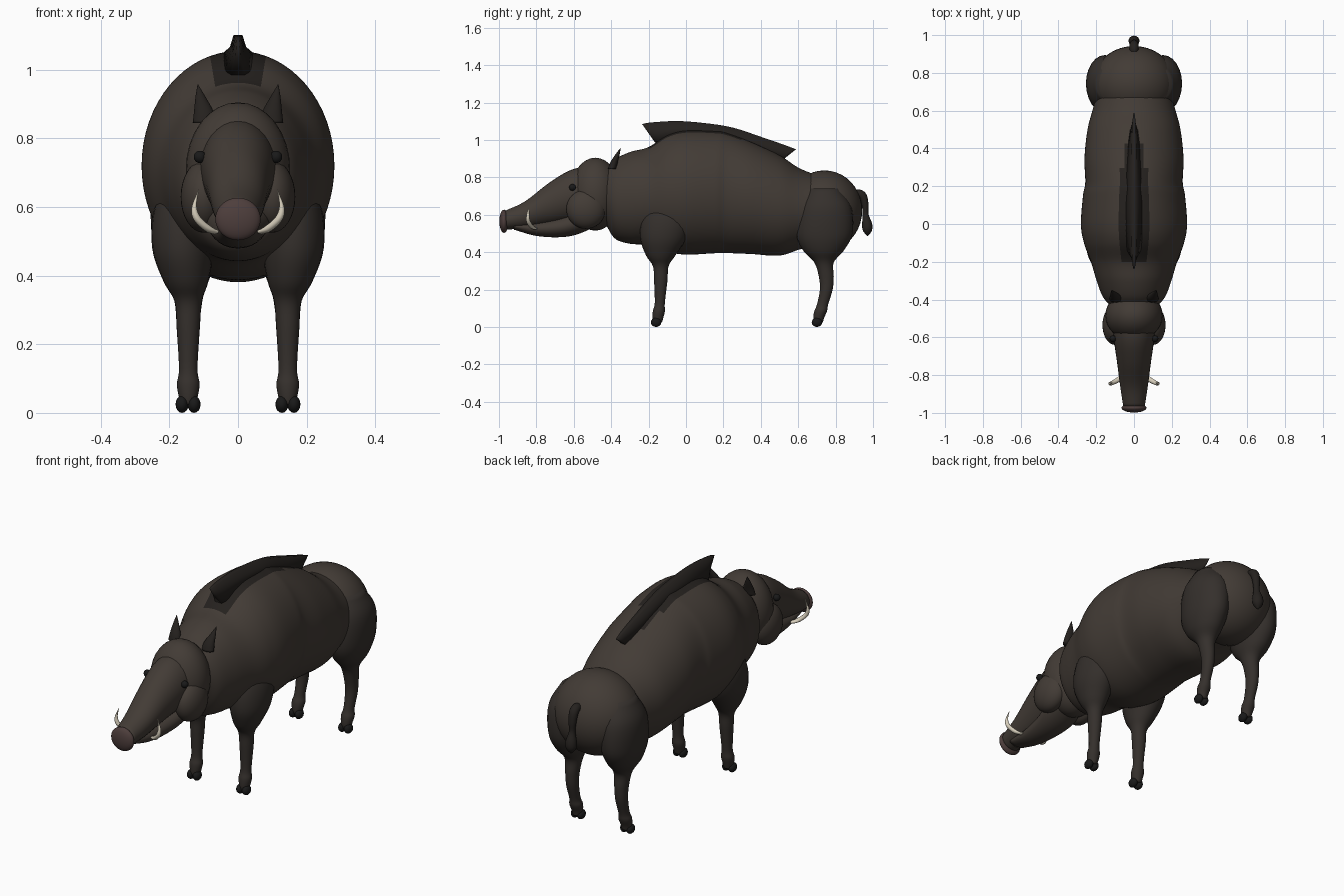
import bpy, bmesh, math
from mathutils import Vector


def material(name, rgb):
    m = bpy.data.materials.new(name)
    m.diffuse_color = (*rgb, 1)
    return m


HIDE = material("hide", (0.055, 0.044, 0.036))
LEG = material("leg_hide", (0.035, 0.029, 0.025))
DARK = material("bristle", (0.018, 0.015, 0.013))
BLACK = material("black", (0.01, 0.01, 0.01))
NOSE = material("nose_skin", (0.075, 0.048, 0.045))
IVORY = material("ivory", (0.68, 0.62, 0.5))


def finish(name, bm, mat, mirror=False):
    bmesh.ops.recalc_face_normals(bm, faces=bm.faces)
    me = bpy.data.meshes.new(name)
    bm.to_mesh(me)
    bm.free()
    for p in me.polygons:
        p.use_smooth = True
    me.materials.append(mat)
    ob = bpy.data.objects.new(name, me)
    bpy.context.collection.objects.link(ob)
    if mirror:
        ob.modifiers.new("mirror", 'MIRROR')
    return ob


def spline(pts, steps):
    # Catmull-Rom interpolation of station tuples
    P = [Vector(p) for p in pts]
    P = [P[0] * 2 - P[1]] + P + [P[-1] * 2 - P[-2]]
    out = []
    for i in range(1, len(P) - 2):
        a, b, c, d = P[i - 1:i + 3]
        for k in range(steps):
            t = k / steps
            out.append(0.5 * (2 * b + (c - a) * t + (2 * a - 5 * b + 4 * c - d) * t * t
                              + (3 * b - a - 3 * c + d) * t ** 3))
    return out + [P[-2]]


def loft(name, stations, mat, axis=None, sides=32, steps=5, mirror=False):
    # stations: x, y, z, half width, half depth
    S = spline(stations, steps)
    C = [Vector(s[:3]) for s in S]
    bm = bmesh.new()
    rings = []
    for i, s in enumerate(S):
        t = Vector(axis) if axis else (C[min(i + 1, len(C) - 1)] - C[max(i - 1, 0)]).normalized()
        u = Vector((1, 0, 0))
        u = (u - t * u.dot(t)).normalized()
        v = t.cross(u)
        rings.append([bm.verts.new(C[i] + u * s[3] * math.cos(a) + v * s[4] * math.sin(a))
                      for a in (2 * math.pi * k / sides for k in range(sides))])
    for r, q in zip(rings, rings[1:]):
        for k in range(sides):
            n = (k + 1) % sides
            bm.faces.new((r[k], r[n], q[n], q[k]))
    bm.faces.new(rings[0])
    bm.faces.new(rings[-1])
    return finish(name, bm, mat, mirror)


def ball(name, c, r, mat, mirror=False, seg=32):
    bm = bmesh.new()
    bmesh.ops.create_uvsphere(bm, u_segments=seg, v_segments=seg // 2, radius=1)
    for v in bm.verts:
        v.co = Vector(v.co[i] * r[i] + c[i] for i in range(3))
    return finish(name, bm, mat, mirror)


Y = (0, 1, 0)

# Barrel of the body, with a dark stripe of bristles on the back
body = loft("body", [(0, y, z, w, h) for y, z, w, h in (
    (-.43, .70, .13, .15), (-.38, .685, .168, .212), (-.30, .69, .198, .245),
    (-.20, .70, .228, .262), (-.10, .715, .265, .312), (0, .72, .281, .333),
    (.15, .722, .27, .328), (.22, .717, .258, .322), (.35, .69, .262, .30),
    (.50, .65, .246, .268), (.62, .63, .215, .212), (.80, .62, .17, .16))],
    HIDE, Y, 64, 8)
body.data.materials.append(DARK)
for p in body.data.polygons:
    c = p.center
    if c.z > .9 and -.2 < c.y < .5 and abs(c.x) < .075 - max(0, c.y - .25) * .22:
        p.material_index = 1

# Haunch
ball("haunch", (0, .74, .622), (.222, .202, .215), HIDE, seg=40)

# Bristle crest: overhanging ridge along the spine
top = spline([(-.235, 1.085, .004), (-.19, 1.093, .01), (-.05, 1.101, .013), (.1, 1.09, .014),
              (.25, 1.066, .013), (.42, 1.01, .012), (.53, .972, .009), (.588, .95, .003)], 4)
base = spline([(-.165, .985, .02), (-.13, 1.0, .04), (-.03, 1.03, .055), (.1, 1.035, .06),
               (.24, 1.015, .055), (.38, .955, .045), (.46, .92, .03), (.52, .895, .012)], 4)
bm = bmesh.new()
rows = []
for t, b in zip(top, base):
    m = t * .5 + b * .5
    m.z = t.z + (b.z - t.z) * .22
    half = [(b.z, b), (m.z, m), (t.z, t)]
    rows.append([bm.verts.new((-w, p.x, p.y)) for w, p in half]
                + [bm.verts.new((w, p.x, p.y)) for w, p in reversed(half)])
for r, q in zip(rows, rows[1:]):
    for k in range(6):
        n = (k + 1) % 6
        bm.faces.new((r[k], r[n], q[n], q[k]))
bm.faces.new(rows[0])
bm.faces.new(rows[-1])
finish("back_crest", bm, DARK)

# Head
ball("skull", (0, -.485, .71), (.152, .135, .195), HIDE)
loft("snout", [(0, y, z, w, h) for y, z, w, h in (
    (-.45, .70, .12, .16), (-.60, .705, .108, .14), (-.73, .66, .09, .112),
    (-.86, .60, .073, .072), (-.97, .57, .056, .05))], HIDE, Y)
loft("lower_jaw", [(0, y, z, w, h) for y, z, w, h in (
    (-.46, .60, .09, .05), (-.57, .565, .095, .066), (-.67, .535, .078, .055),
    (-.80, .525, .06, .038), (-.92, .54, .045, .02))], HIDE, Y)
ball("cheek", (.1, -.535, .63), (.067, .105, .105), HIDE, True)
ball("nose_disc", (0, -.973, .565), (.066, .025, .062), NOSE)
ball("eye", (.111, -.607, .746), (.018, .018, .018), BLACK, True, 16)
loft("ear", [(.098, -.395, .845, .034, .022), (.1, -.385, .88, .028, .02),
             (.109, -.367, .92, .015, .012), (.117, -.35, .957, .001, .001)], DARK,
     (0, 0, 1), 16, 4, True)
loft("tusk", [(.06, -.805, .525, .012, .012), (.085, -.825, .535, .013, .013),
              (.118, -.843, .565, .011, .011), (.128, -.845, .60, .008, .008),
              (.115, -.84, .65, .001, .001)], IVORY, (.35, -.15, .92), 12, 4, True)

# Legs
loft("front_leg", [
    (.14, -.10, .72, .04, .06), (.155, -.10, .60, .088, .13), (.16, -.12, .48, .09, .125),
    (.152, -.135, .385, .066, .08), (.145, -.135, .325, .04, .042), (.145, -.135, .25, .034, .036),
    (.145, -.14, .13, .027, .027), (.145, -.145, .085, .033, .032), (.145, -.15, .05, .028, .029),
    (.145, -.152, .025, .022, .024)], LEG, (0, 0, -1), 24, 5, True)
loft("rear_leg", [
    (.14, .74, .74, .06, .08), (.15, .745, .64, .1, .14), (.155, .74, .50, .095, .15),
    (.152, .735, .41, .075, .11), (.145, .738, .345, .045, .052), (.145, .75, .27, .034, .04),
    (.145, .75, .20, .03, .034), (.145, .73, .12, .026, .03), (.145, .72, .085, .033, .034),
    (.145, .71, .05, .028, .029), (.145, .708, .025, .022, .024)], LEG, (0, 0, -1), 24, 5, True)
for part, y in (("front", -.16), ("rear", .70)):
    for side, x in (("inner", .128), ("outer", .163)):
        ball(f"{part}_{side}_hoof", (x, y, .025), (.019, .028, .025), BLACK, True, 16)

# Tail with a tuft
loft("tail", [(0, .88, .68, .02, .02), (0, .915, .712, .022, .022), (0, .945, .70, .024, .022),
              (0, .958, .65, .02, .018), (0, .96, .60, .016, .016), (0, .968, .55, .028, .027),
              (0, .97, .515, .026, .024), (0, .97, .487, .003, .003)], DARK, None, 16, 4)
